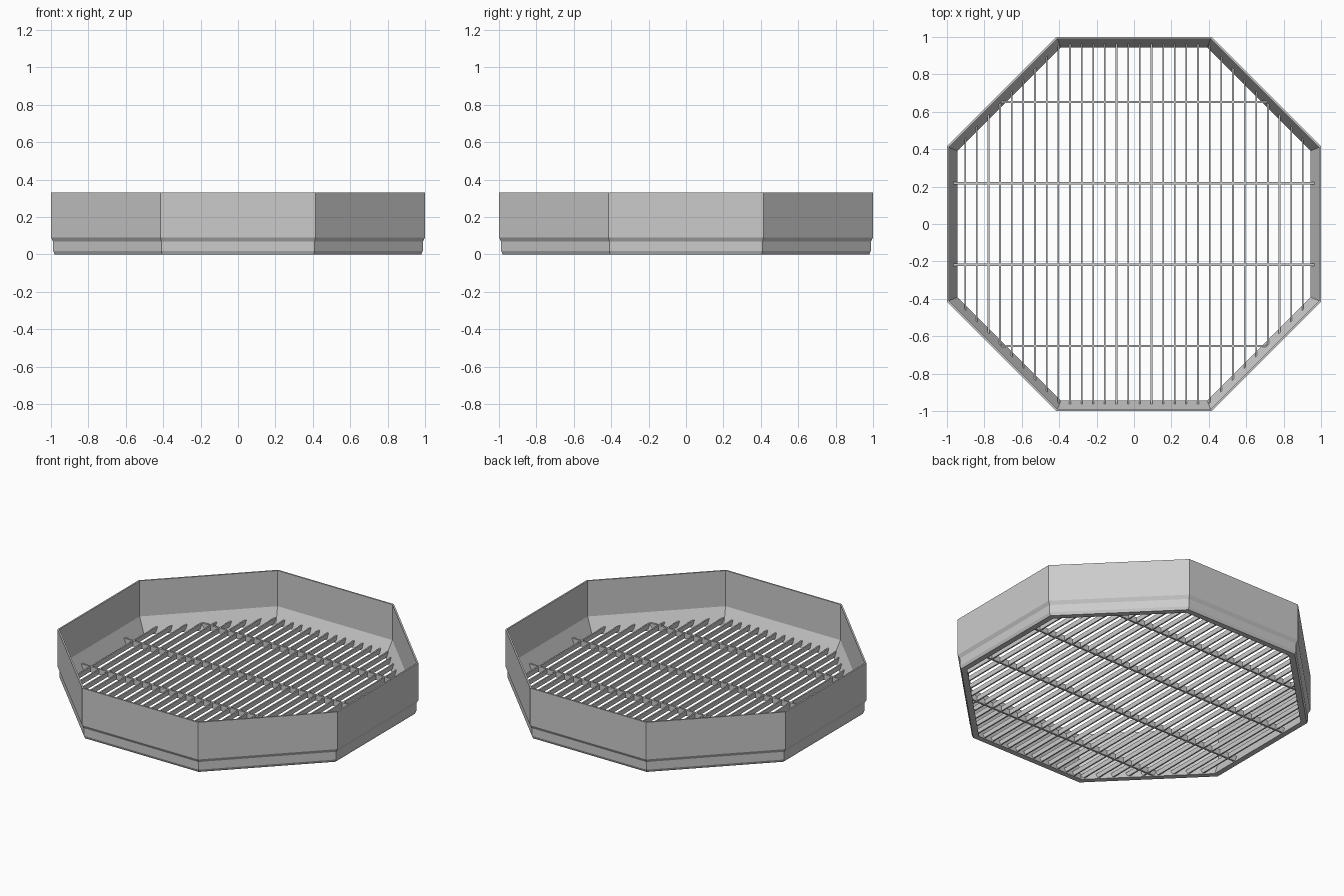
import bpy, bmesh, math

cube = bpy.data.objects.get("Cube")
if cube:
    bpy.data.objects.remove(cube, do_unlink=True)

# Single grey finish
grey = bpy.data.materials.new("grey metal")
colour = (0.6, 0.6, 0.6, 1)
grey.use_nodes = True
grey.diffuse_color = colour
grey.node_tree.nodes["Principled BSDF"].inputs["Base Color"].default_value = colour


def finish(name, bm):
    bmesh.ops.recalc_face_normals(bm, faces=bm.faces)
    mesh = bpy.data.meshes.new(name)
    bm.to_mesh(mesh)
    bm.free()
    mesh.materials.append(grey)
    obj = bpy.data.objects.new(name, mesh)
    bpy.context.collection.objects.link(obj)
    return obj


def box(bm, centre, size):
    verts = bmesh.ops.create_cube(bm, size=1)["verts"]
    for v in verts:
        v.co = [c + p * s for c, p, s in zip(centre, v.co, size)]


# Octagonal wall: closed cross-section (face distance, height) swept round
SIDES = 8
section = [(0.98, 0), (0.988, 0.018), (0.988, 0.068), (1.0, 0.09),
           (1.0, 0.33), (0.99, 0.33), (0.99, 0.1), (0.945, 0)]
bm = bmesh.new()
rings = []
for i in range(SIDES):
    a = 2 * math.pi * (i + 0.5) / SIDES
    k = 1 / math.cos(math.pi / SIDES)
    rings.append([bm.verts.new((r * k * math.cos(a), r * k * math.sin(a), z))
                  for r, z in section])
for i in range(SIDES):
    p, q = rings[i], rings[(i + 1) % SIDES]
    for j in range(len(section)):
        n = (j + 1) % len(section)
        bm.faces.new((p[j], q[j], q[n], p[n]))
finish("octagonal_wall", bm)

# Bars end inside the sloped foot of the wall
REACH = 0.965


def half_length(offset):
    return min(REACH, REACH * math.sqrt(2) - abs(offset))


# Thin upright slats running front to back
bm = bmesh.new()
COUNT = 30
pitch = 2 * REACH / (COUNT + 1)
for i in range(COUNT):
    x = (i - (COUNT - 1) / 2) * pitch
    box(bm, (x, 0, 0.025), (0.009, 2 * half_length(x), 0.03))
finish("grate_slats", bm)

# Cross bars tying the slats together
bm = bmesh.new()
for i in range(4):
    y = (i - 1.5) * 0.435
    box(bm, (0, y, 0.025), (2 * half_length(y), 0.012, 0.036))
finish("grate_cross_bars", bm)
